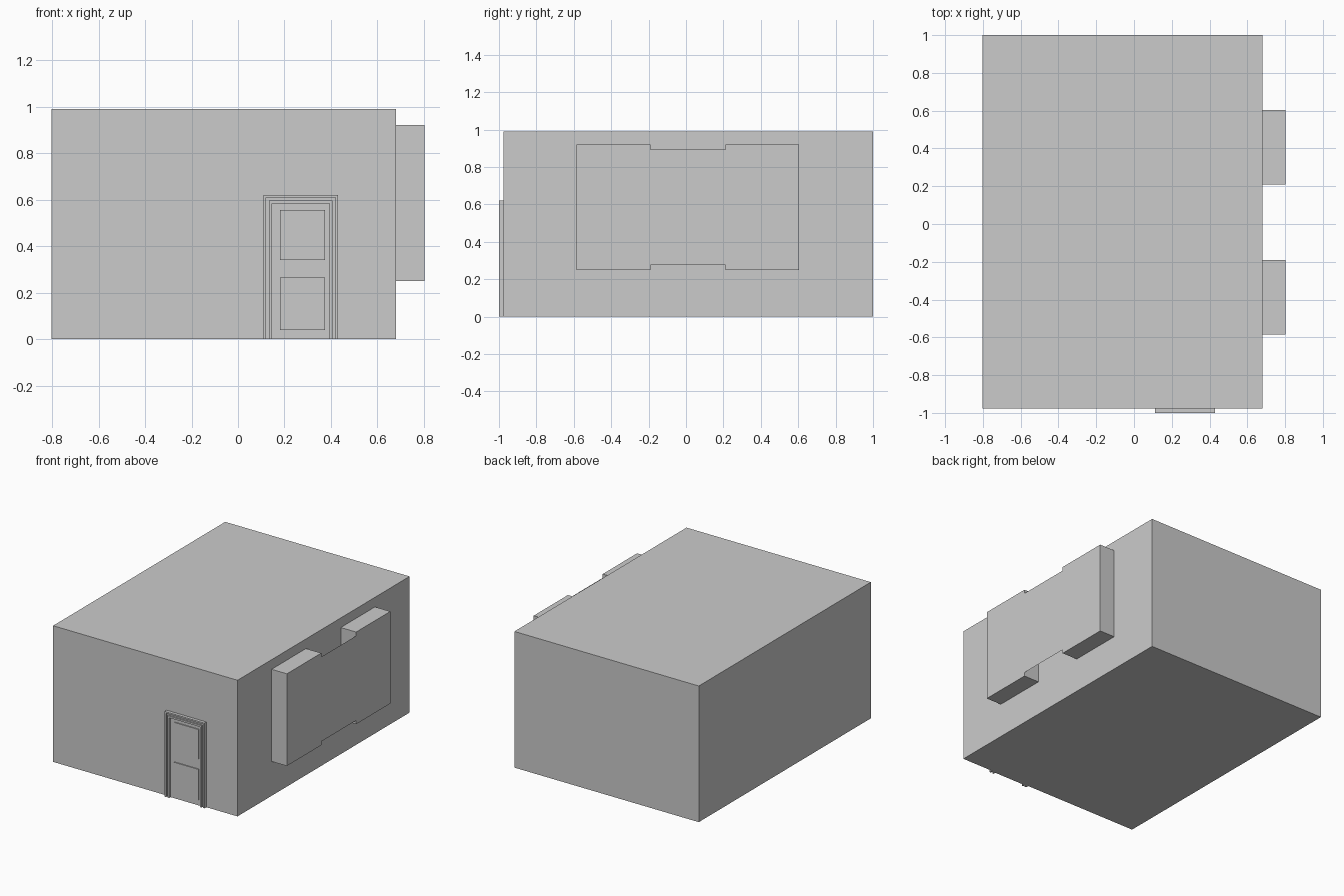
import bpy, bmesh

if "Cube" in bpy.data.objects:
    bpy.data.objects.remove(bpy.data.objects["Cube"])

def mesh_object(name, verts, faces):
    me = bpy.data.meshes.new(name)
    me.from_pydata(verts, [], faces)
    ob = bpy.data.objects.new(name, me)
    bpy.context.collection.objects.link(ob)
    return ob

def box(name, x, y, z):
    """Box spanning the (low, high) range on each axis."""
    bm = bmesh.new()
    bmesh.ops.create_cube(bm, size=1)
    for v in bm.verts:
        v.co = [r[0] if c < 0 else r[1] for c, r in zip(v.co, (x, y, z))]
    ob = mesh_object(name, [], [])
    bm.to_mesh(ob.data)
    bm.free()
    return ob

def arch(name, x0, x1, top, width, y0, y1):
    """Square inverted-U moulding standing on the ground."""
    a, b, t = x0 + width, x1 - width, top - width
    outline = [(x0, 0), (x0, top), (x1, top), (x1, 0),
               (b, 0), (b, t), (a, t), (a, 0)]
    verts = [(x, y, z) for y in (y0, y1) for x, z in outline]
    n = len(outline)
    faces = [(i, (i + 1) % n, n + (i + 1) % n, n + i) for i in range(n)]
    for q in ((0, 1, 6, 7), (1, 2, 5, 6), (2, 3, 4, 5)):
        faces += [q, tuple(n + i for i in reversed(q))]
    ob = mesh_object(name, verts, faces)
    bm = bmesh.new()
    bm.from_mesh(ob.data)
    bmesh.ops.recalc_face_normals(bm, faces=bm.faces)
    bm.to_mesh(ob.data)
    bm.free()
    return ob

WALL_X, WALL_Y = 0.68, -0.977

# Main building block
box("building", (-0.803, WALL_X), (WALL_Y, 1.0), (0, 0.99))

# Wall sign: two deep side boxes joined by a thin front sheet
for side, y in (("front", (-0.585, -0.19)), ("back", (0.21, 0.603))):
    box("sign_box_" + side, (WALL_X, 0.803), y, (0.25, 0.92))
mesh_object("sign_sheet",
            [(0.803, -0.19, 0.277), (0.803, 0.21, 0.277),
             (0.803, 0.21, 0.892), (0.803, -0.19, 0.892)], [(0, 1, 2, 3)])

# Door casing: base with raised outer and inner beads
arch("door_casing", 0.11, 0.43, 0.62, 0.037, -0.99, WALL_Y)
arch("casing_outer_bead", 0.11, 0.43, 0.62, 0.011, -1.0, -0.99)
arch("casing_inner_bead", 0.134, 0.406, 0.596, 0.013, -1.0, -0.99)

# Door leaf with two raised panels
box("door_leaf", (0.147, 0.393), (-0.983, WALL_Y), (0, 0.583))
for part, z in (("lower", (0.04, 0.265)), ("upper", (0.34, 0.555))):
    box("door_panel_" + part, (0.18, 0.375), (-0.99, -0.983), z)
